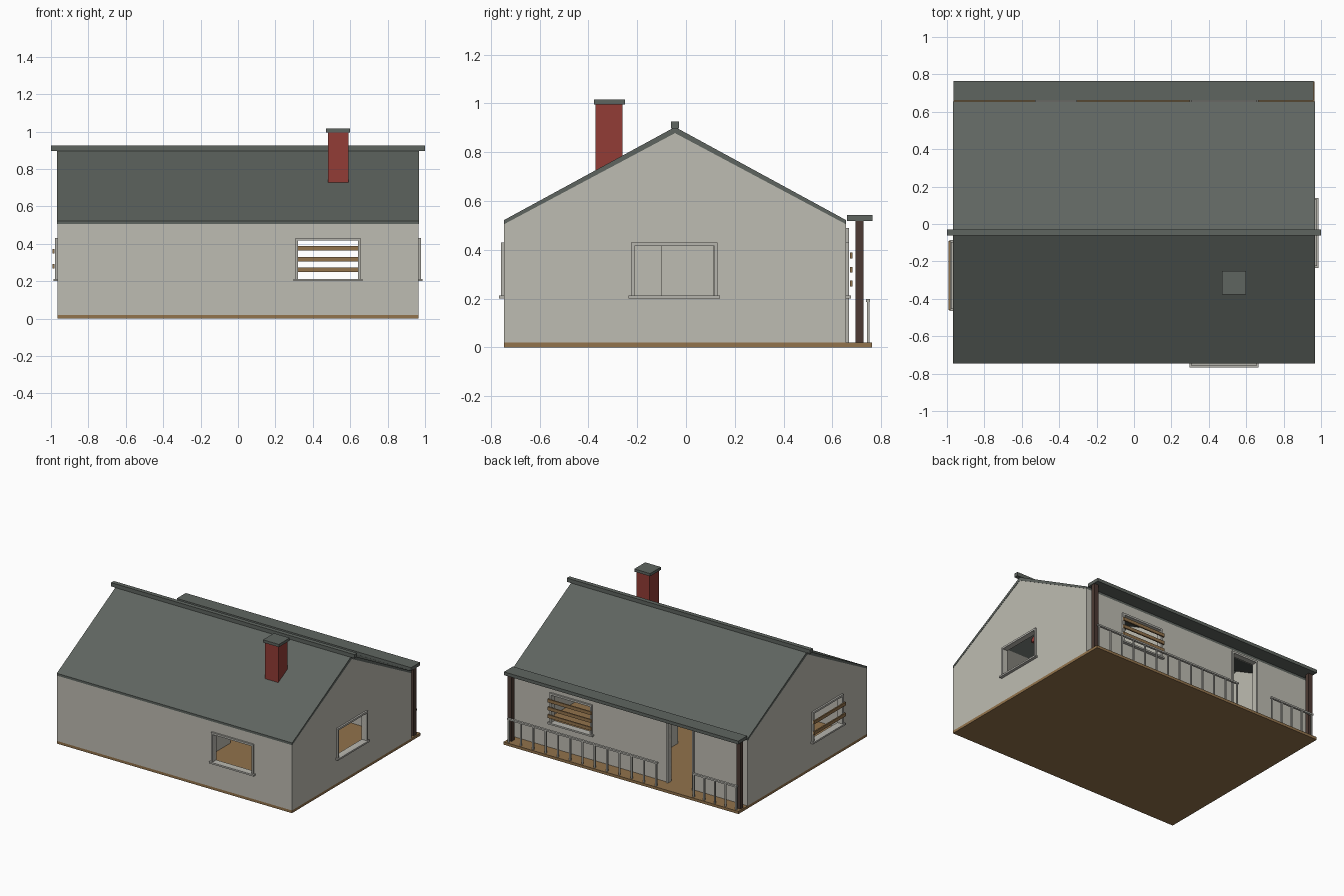
import bpy, bmesh

cube = bpy.data.objects.get("Cube")
if cube:
    bpy.data.objects.remove(cube, do_unlink=True)


def material(name, rgb):
    lin = [((c / 255 + 0.055) / 1.055) ** 2.4 for c in rgb] + [1]
    m = bpy.data.materials.new(name)
    m.use_nodes = True
    m.diffuse_color = lin
    m.node_tree.nodes["Principled BSDF"].inputs["Base Color"].default_value = lin
    return m


WALL = material("plaster_grey", (190, 188, 178))
ROOF = material("slate_grey", (95, 101, 96))
WOOD = material("plank_brown", (146, 115, 76))
BRICK = material("brick_red", (146, 60, 54))
POST = material("dark_timber", (76, 58, 51))
TRIM = material("trim_grey", (182, 181, 174))


def finish(name, bm, mat):
    bmesh.ops.recalc_face_normals(bm, faces=bm.faces)
    mesh = bpy.data.meshes.new(name)
    bm.to_mesh(mesh)
    bm.free()
    if mat:
        mesh.materials.append(mat)
    ob = bpy.data.objects.new(name, mesh)
    bpy.context.collection.objects.link(ob)
    return ob


def boxes(name, mat, *spans):
    """One object from boxes given as (x0, x1, y0, y1, z0, z1)."""
    bm = bmesh.new()
    for s in spans:
        vs = bmesh.ops.create_cube(bm, size=1)["verts"]
        for v in vs:
            for i in range(3):
                lo, hi = s[2 * i], s[2 * i + 1]
                v.co[i] = (lo + hi) / 2 + v.co[i] * (hi - lo)
    return finish(name, bm, mat)


def prism(name, mat, profile, x0, x1):
    """Extrude a (y, z) profile along x."""
    bm = bmesh.new()
    f = bm.faces.new([bm.verts.new((x0, y, z)) for y, z in profile])
    out = bmesh.ops.extrude_face_region(bm, geom=[f])["geom"]
    bmesh.ops.translate(bm, vec=(x1 - x0, 0, 0),
                        verts=[g for g in out if isinstance(g, bmesh.types.BMVert)])
    return finish(name, bm, mat)


def cut(target, cutter):
    mod = target.modifiers.new("cut", "BOOLEAN")
    mod.operation, mod.solver, mod.object = "DIFFERENCE", "EXACT", cutter
    bpy.context.view_layer.objects.active = target
    bpy.ops.object.modifier_apply(modifier=mod.name)
    bpy.data.objects.remove(cutter, do_unlink=True)


X, FRONT, BACK, RIDGE = 0.965, -0.745, 0.655, -0.045
BASE, EAVE, PEAK, T = 0.02, 0.505, 0.878, 0.03


def on_wall(side, u0, u1, d0, d1, z0, z1):
    """Box on a wall: u runs along the wall, d is distance outward."""
    if side in ("front", "back"):
        face, sign = (FRONT, -1) if side == "front" else (BACK, 1)
        return (u0, u1, *sorted((face + sign * d0, face + sign * d1)), z0, z1)
    sign = 1 if side == "left" else -1
    return (*sorted((sign * (X + d0), sign * (X + d1))), u0, u1, z0, z1)


# Walls: gabled shell with two rooms and a doorway in the partition
walls = prism("walls", WALL, [(FRONT, BASE), (BACK, BASE), (BACK, EAVE),
                              (RIDGE, PEAK), (FRONT, EAVE)], -X, X)
room = [(FRONT + T, -0.1), (BACK - T, -0.1), (BACK - T, EAVE + T / 2),
        (RIDGE, PEAK + 0.002), (FRONT + T, EAVE + T / 2)]
cut(walls, prism("room_cutter", None, room, 0.01, X - T))
cut(walls, prism("room_cutter", None, room, T - X, -0.01))
cut(walls, boxes("doorway_cutter", None, (-0.1, 0.1, -0.1, 0.11, -0.05, 0.47)))

# Windows: opening, frame and sill
W, Z0, Z1 = 0.014, 0.212, 0.43
windows = {"front": (0.308, 0.655), "back": (0.308, 0.655),
           "left": (-0.225, 0.13), "right": (-0.455, -0.095)}
for side, (a, b) in windows.items():
    cut(walls, boxes("window_cutter", None,
                     on_wall(side, a + W, b - W, -0.1, 0.1, Z0, Z1 - W)))
    boxes(side + "_window_frame", TRIM,
          on_wall(side, a, a + W, -T, 0.013, Z0, Z1),
          on_wall(side, b - W, b, -T, 0.013, Z0, Z1),
          on_wall(side, a + W, b - W, -T, 0.013, Z1 - W, Z1))
    boxes(side + "_window_sill", TRIM,
          on_wall(side, a - 0.01, b + 0.01, -T, 0.022, 0.2, Z0))

# Planks nailed over two windows
for side, heights in (("back", (0.261, 0.318, 0.376)), ("right", (0.28, 0.36))):
    a, b = windows[side]
    boxes(side + "_window_planks", WOOD,
          *[on_wall(side, a - 0.005, b + 0.005, 0.017, 0.027, z - 0.012, z + 0.012)
            for z in heights])

# Open back door with its frame
DA, DB, DZ = -0.53, -0.305, 0.49
cut(walls, boxes("door_cutter", None,
                 on_wall("back", DA + W, DB - W, -0.1, 0.1, -0.1, DZ - W)))
boxes("door_frame", TRIM,
      on_wall("back", DA, DA + W, -T, 0.013, BASE, DZ),
      on_wall("back", DB - W, DB, -T, 0.013, BASE, DZ),
      on_wall("back", DA + W, DB - W, -T, 0.013, DZ - W, DZ))

# Floors
boxes("house_floor", WOOD, (-X, X, FRONT, BACK, 0, BASE))
boxes("porch_floor", WOOD, (-X, X, BACK, 0.763, 0, BASE))

# Main roof, ridge cap and porch roof
prism("main_roof", ROOF, [(FRONT, EAVE), (RIDGE, PEAK), (BACK, EAVE),
                          (BACK, EAVE + 0.017), (RIDGE, PEAK + 0.025),
                          (FRONT, EAVE + 0.017)], -X - 0.002, X + 0.002)
boxes("ridge_cap", ROOF, (-1, 1, RIDGE - 0.016, RIDGE + 0.016, 0.897, 0.925))
boxes("porch_roof", ROOF, (-X, X - 0.005, 0.66, 0.765, 0.518, 0.542))

# Chimney
boxes("chimney", BRICK, (0.48, 0.59, -0.37, -0.26, 0.68, 0.995))
boxes("chimney_cap", ROOF, (0.47, 0.6, -0.378, -0.25, 0.995, 1.015))

# Porch posts
boxes("porch_posts", POST, *[(x - 0.016, x + 0.016, 0.695, 0.727, BASE, 0.52)
                             for x in (-0.94, 0.94)])

# Railings on either side of the steps
for name, x0, x1, count in (("long_railing", -0.285, 0.94, 13),
                            ("short_railing", -0.94, -0.58, 5)):
    step = (x1 - x0 - 0.012) / (count - 1)
    bars = [(x0 + i * step, x0 + i * step + 0.012, 0.741, 0.751, BASE, 0.187)
            for i in range(count)]
    boxes(name, TRIM, (x0 - 0.004, x1 + 0.004, 0.738, 0.754, 0.186, 0.198), *bars)
